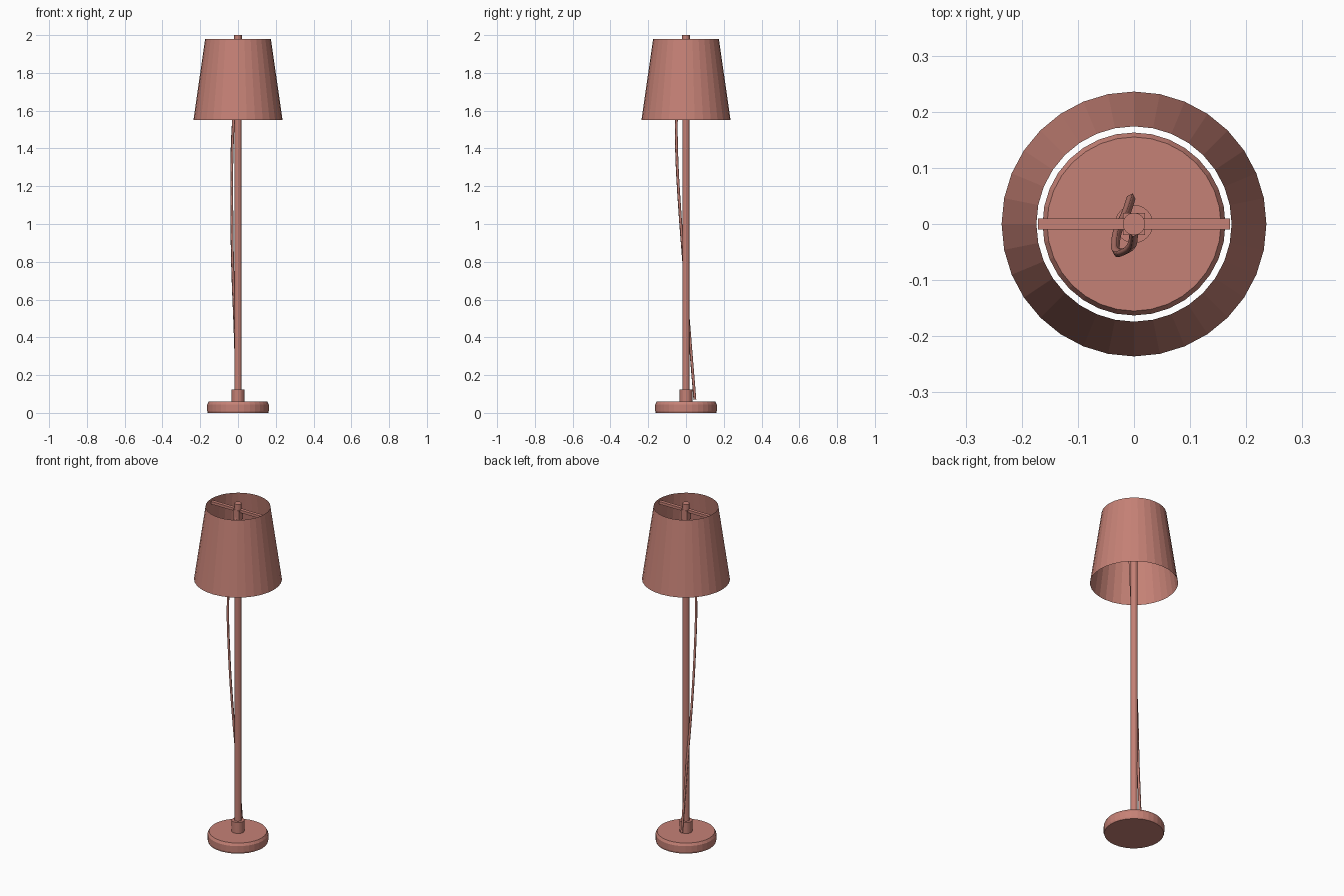
import bpy
from math import cos, sin, pi

if "Cube" in bpy.data.objects:
    bpy.data.objects.remove(bpy.data.objects["Cube"])


def lathe(name, profile, sides, cap=True):
    """Turn a (radius, height) profile around the z axis."""
    verts, faces = [], []
    for r, z in profile:
        for i in range(sides):
            a = 2 * pi * i / sides
            verts.append((r * cos(a), r * sin(a), z))
    for j in range(len(profile) - 1):
        for i in range(sides):
            k = (i + 1) % sides
            faces.append((j * sides + i, j * sides + k,
                          (j + 1) * sides + k, (j + 1) * sides + i))
    if cap:
        faces.append(tuple(reversed(range(sides))))
        faces.append(tuple(range(len(verts) - sides, len(verts))))
    mesh = bpy.data.meshes.new(name)
    mesh.from_pydata(verts, [], faces)
    return finish(name, mesh)


def finish(name, data):
    obj = bpy.data.objects.new(name, data)
    bpy.context.collection.objects.link(obj)
    data.materials.append(paint)
    return obj


def box(name, center, size):
    bpy.ops.mesh.primitive_cube_add(size=1, location=center)
    obj = bpy.context.object
    obj.name = name
    obj.scale = size
    obj.data.materials.append(paint)
    return obj


paint = bpy.data.materials.new("terracotta")
paint.diffuse_color = (0.56, 0.22, 0.18, 1)
paint.use_nodes = True
paint.node_tree.nodes["Principled BSDF"].inputs["Base Color"].default_value = paint.diffuse_color

# Round weighted foot with a chamfered rim
lathe("base", [(0.160, 0), (0.163, 0.01), (0.163, 0.045), (0.155, 0.06)], 32)
# Collar and pole
lathe("collar", [(0.034, 0.055), (0.034, 0.125)], 24)
lathe("pole", [(0.019, 0.06), (0.019, 1.93)], 16)
# Open thin shade
lathe("shade", [(0.236, 1.55), (0.174, 1.98)], 32, cap=False)
# Shade support: bar, square socket block and finial
box("shade_bar", (0, 0, 1.96), (0.342, 0.02, 0.016))
box("socket_block", (0, 0, 1.935), (0.04, 0.04, 0.06))
lathe("finial", [(0.02, 1.96), (0.02, 2.0)], 16)

# Loose power cord twisting round the pole
cord = bpy.data.curves.new("cord", "CURVE")
cord.dimensions = "3D"
cord.bevel_depth = 0.008
cord.bevel_resolution = 0
cord.use_fill_caps = True
cord.resolution_u = 3
path = [(-0.005, 0.047, 0.07), (-0.014, 0.02, 0.4), (-0.029, -0.012, 0.8),
        (-0.033, -0.038, 1.15), (-0.031, -0.050, 1.4), (-0.020, -0.050, 1.6),
        (-0.004, -0.038, 1.78), (0, -0.015, 1.92)]
spline = cord.splines.new("BEZIER")
spline.bezier_points.add(len(path) - 1)
for p, co in zip(spline.bezier_points, path):
    p.co = co
    p.handle_left_type = p.handle_right_type = "AUTO"
finish("power_cord", cord)
